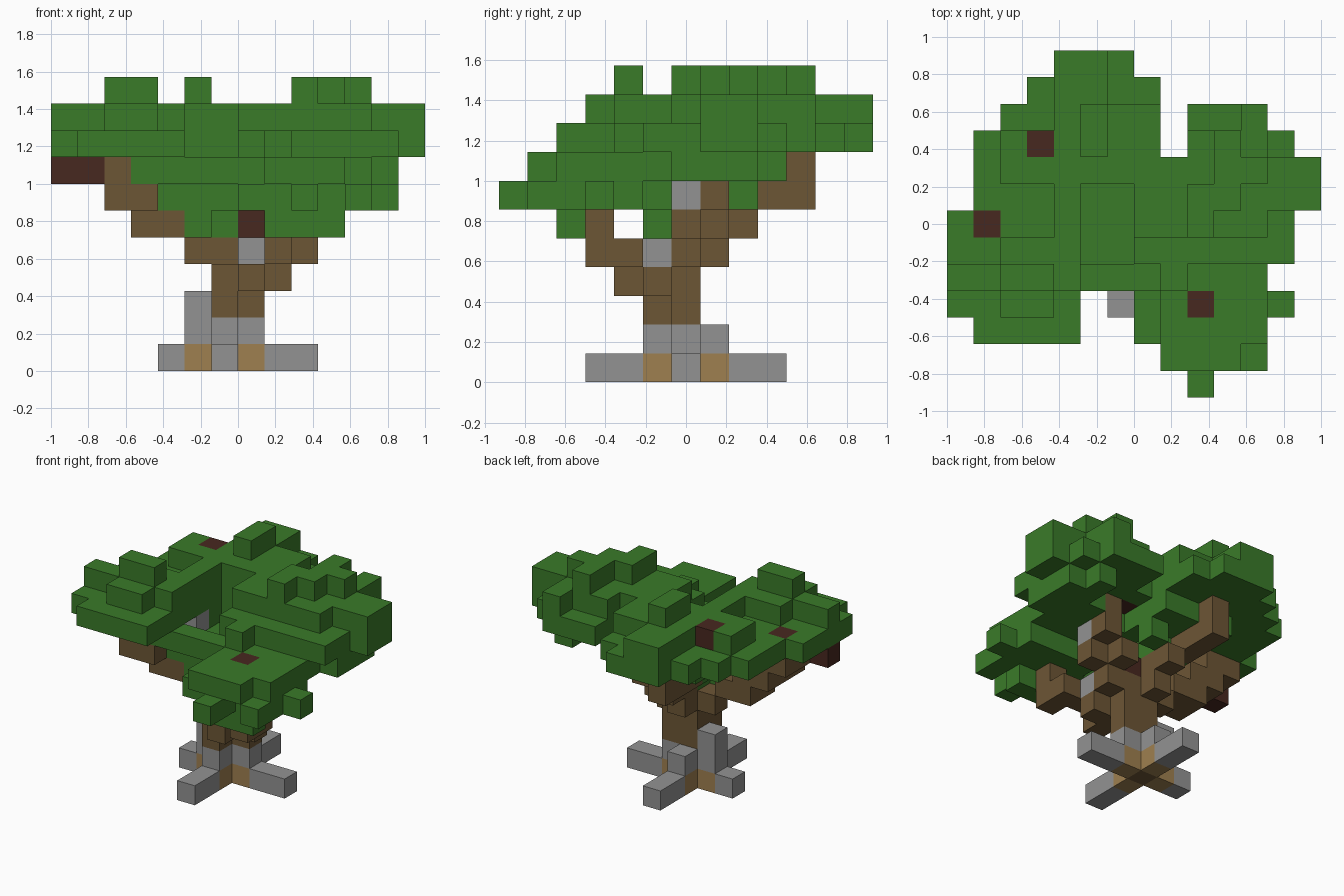
import bpy
from mathutils import Vector

cube = bpy.data.objects.get("Cube")
if cube:
    bpy.data.objects.remove(cube, do_unlink=True)

UNIT = 1 / 7
ORIGIN = Vector((-1, -6.5 * UNIT, 0))
taken = {}   # grid cell -> (part name, material name)


def material(name, colour):
    mat = bpy.data.materials.new(name)
    mat.use_nodes = True
    rgba = (*colour, 1)
    mat.diffuse_color = rgba
    bsdf = mat.node_tree.nodes["Principled BSDF"]
    bsdf.inputs["Base Color"].default_value = rgba
    bsdf.inputs["Roughness"].default_value = 0.9
    return mat


MATERIALS = {
    "leaf green": material("leaf green", (0.042, 0.197, 0.022)),
    "bark brown": material("bark brown", (0.152, 0.093, 0.036)),
    "dark knot": material("dark knot", (0.064, 0.021, 0.014)),
    "stone grey": material("stone grey", (0.290, 0.290, 0.290)),
    "root tan": material("root tan", (0.345, 0.215, 0.080)),
}


def span(value):
    """A single index or an inclusive (first, last) pair."""
    first, last = value if isinstance(value, tuple) else (value, value)
    return range(first, last + 1)


def fill(part, mat, layer, *blocks):
    """Fill free cells of one or more layers with blocks given as x, y spans."""
    for xs, ys in blocks:
        for k in span(layer):
            for i in span(xs):
                for j in span(ys):
                    taken.setdefault((i, j, k), (part, mat))


def build(part):
    """Make one mesh from the exposed faces of a part's cells."""
    verts, faces, mats = {}, [], []
    names = sorted({m for p, m in taken.values() if p == part})
    for cell, (owner, mat) in taken.items():
        if owner != part:
            continue
        for axis in range(3):
            for side in (0, 1):
                near = list(cell)
                near[axis] += 2 * side - 1
                if tuple(near) in taken:
                    continue
                u, v = (axis + 1) % 3, (axis + 2) % 3
                loop = []
                for du, dv in ((0, 0), (1, 0), (1, 1), (0, 1)):
                    corner = list(cell)
                    corner[axis] += side
                    corner[u] += du
                    corner[v] += dv
                    loop.append(verts.setdefault(tuple(corner), len(verts)))
                faces.append(loop if side else loop[::-1])
                mats.append(names.index(mat))
    mesh = bpy.data.meshes.new(part)
    mesh.from_pydata([ORIGIN + Vector(p) * UNIT for p in verts], [], faces)
    for name in names:
        mesh.materials.append(MATERIALS[name])
    for poly, index in zip(mesh.polygons, mats):
        poly.material_index = index
    mesh.update()
    bpy.context.collection.objects.link(bpy.data.objects.new(part, mesh))


# Trunk
bark = "bark brown"
fill("trunk", bark, (0, 3), (6, 6))
fill("trunk", bark, (2, 3), (7, 6), (6, 5))
fill("trunk", bark, 3, ((7, 8), 5), (7, 4))

# Stone cross around the trunk, with tan roots at its heart
fill("stone_base", "root tan", 0, (5, 6), (7, 6), (6, 5), (6, 7))
fill("stone_base", "stone grey", 0, ((4, 9), 6), (6, (3, 9)))
fill("stone_base", "stone grey", 1, ((5, 7), 6), (6, (5, 7)))
fill("stone_base", "stone grey", 2, (5, 6))

# Stones and dark knots caught in the branches
fill("branch_stones", "stone grey", 4, ((7, 8), 5))
fill("branch_stones", "stone grey", 6, (9, 6))
fill("branch_stones", "stone grey", 7, (4, 6))
fill("knots", "dark knot", 5, (7, 6))
fill("knots", "dark knot", 7, (9, 3), ((0, 1), 4))
fill("knots", "dark knot", 8, (1, 6), (8, 7))
fill("knots", "dark knot", 9, (3, 9))

# Front branch
fill("front_branch", bark, 4, ((8, 9), 4), (9, 3))
fill("front_branch", bark, (5, 6), (9, 3))

# Right branch, forking towards its two knots
fill("right_branch", bark, 4, ((5, 7), 6))
fill("right_branch", bark, 5, (4, (5, 6)), (3, (5, 6)))
fill("right_branch", bark, 6, ((2, 3), (4, 6)))
fill("right_branch", bark, 7, (2, (4, 6)), (1, (5, 6)))

# Back branch
fill("back_branch", bark, 4, (6, 7))
fill("back_branch", bark, 5, (6, (7, 8)))
fill("back_branch", bark, 6, (5, (8, 10)))
fill("back_branch", bark, 7, (5, 10))

# Left branch
fill("left_branch", bark, 4, (8, 6))
fill("left_branch", bark, 5, (8, (6, 7)), (9, 6))
fill("left_branch", bark, (6, 7), (9, 7))

leaf = "leaf green"

# Low front foliage
fill("front_foliage", leaf, 5, ((8, 10), 2))
fill("front_foliage", leaf, 6, ((8, 11), (2, 4)), (7, (2, 3)),
     (11, 1), (9, (0, 1)), (12, 3))
fill("front_foliage", leaf, 7, ((8, 10), 1), ((8, 11), (2, 4)), (7, 4))
fill("front_foliage", leaf, 8, (8, 4))

# Right foliage
fill("right_foliage", leaf, 7, ((3, 4), 4))
fill("right_foliage", leaf, 8, ((1, 4), (2, 6)), (0, (3, 6)))
fill("right_foliage", leaf, 9, ((2, 3), 3), ((0, 4), 4), ((2, 4), 5))
fill("right_foliage", leaf, 10, ((2, 3), 4))

# Back foliage
fill("back_foliage", leaf, 7, ((4, 7), (8, 9)), (4, 7), (7, 7))
fill("back_foliage", leaf, 8, (1, (7, 9)), (2, (7, 10)), (3, (7, 11)),
     (4, (7, 12)), ((5, 6), (8, 12)), (7, (7, 11)))
fill("back_foliage", leaf, 9, ((2, 3), (8, 9)), ((4, 5), (8, 12)), (6, (8, 10)),
     (7, (8, 10)))
fill("back_foliage", leaf, 10, (5, (9, 10)))

# Middle foliage, with a hollow between the lobes
fill("middle_foliage", leaf, 5, (5, 5), (6, 6))
fill("middle_foliage", leaf, 6, ((4, 7), 5), ((5, 6), (6, 7)), (7, 8))
fill("middle_foliage", leaf, 7, ((5, 6), 4), (7, (5, 8)), (8, (5, 6)))
fill("middle_foliage", leaf, 8, ((7, 8), (5, 8)))
fill("middle_foliage", leaf, 9, (4, (6, 7)), ((7, 8), (6, 8)))

# Left foliage
fill("left_foliage", leaf, 7, ((9, 11), (5, 6)), ((10, 11), 7),
     (12, (6, 8)), (11, (8, 9)))
fill("left_foliage", leaf, 8, ((9, 12), (5, 9)), ((9, 11), 10), (13, (7, 8)))
fill("left_foliage", leaf, 9, ((9, 11), (6, 9)), (11, 10), ((12, 13), (7, 8)))
fill("left_foliage", leaf, 10, (10, (7, 9)), (11, 8), (9, (6, 7)))

for part in dict.fromkeys(p for p, m in taken.values()):
    build(part)
